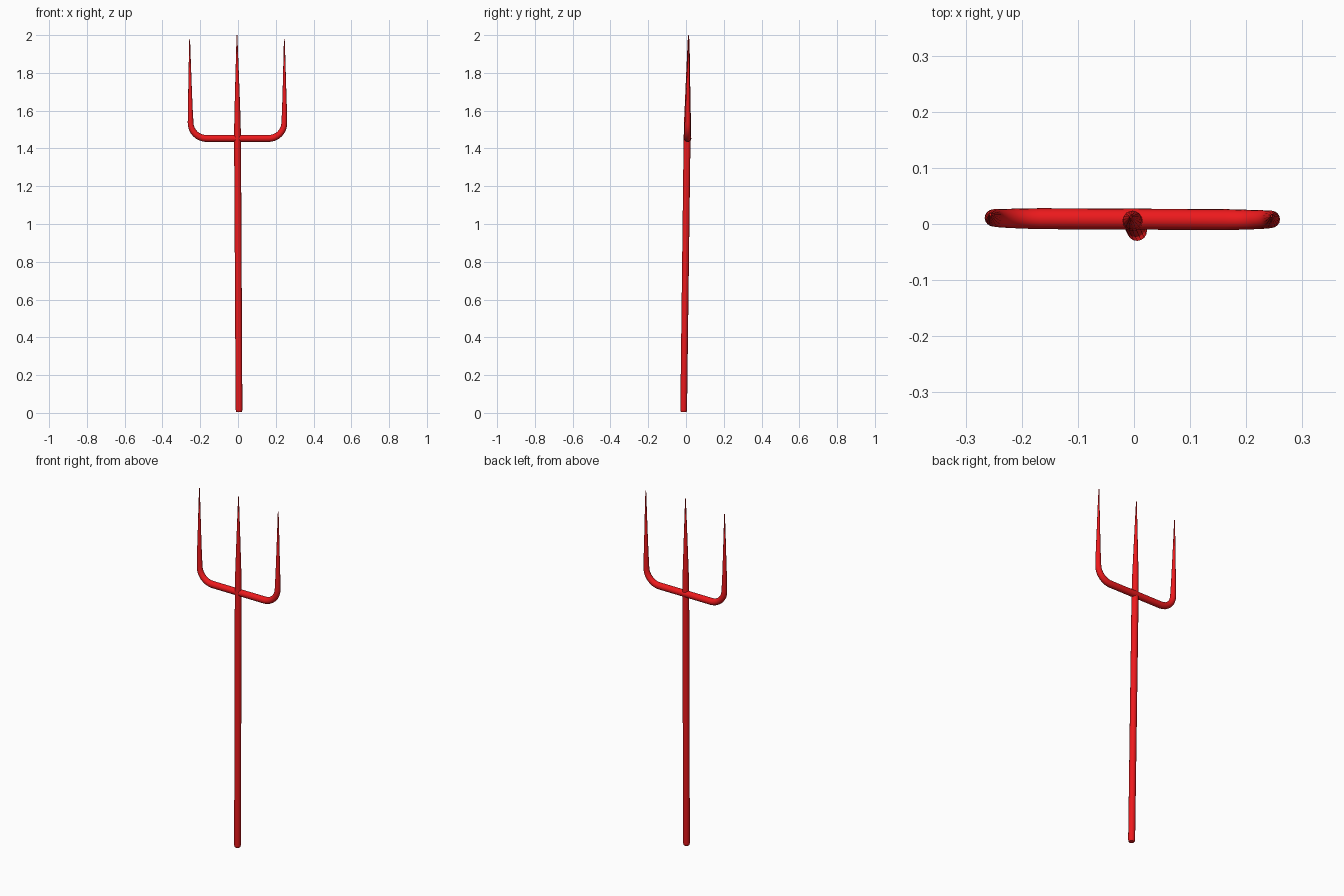
import bpy, math
from mathutils import Vector

if "Cube" in bpy.data.objects:
    bpy.data.objects.remove(bpy.data.objects["Cube"])

red = bpy.data.materials.new("red")
red.diffuse_color = (0.85, 0.01, 0.012, 1)
red.use_nodes = True
red.node_tree.nodes["Principled BSDF"].inputs["Base Color"].default_value = red.diffuse_color


def lean(x, y, z):
    # the whole fork tilts very slightly off vertical
    return Vector((x - 0.0055 * (z - 1), y + 0.0125 * (z - 1) - 0.005 * x, z))


def tube(name, pts):
    """Round tapered tube through (x, y, z, radius) points."""
    cu = bpy.data.curves.new(name, 'CURVE')
    cu.dimensions = '3D'
    cu.bevel_depth = 1.0
    cu.bevel_resolution = 6
    cu.use_fill_caps = True
    sp = cu.splines.new('POLY')
    sp.points.add(len(pts) - 1)
    for p, (x, y, z, r) in zip(sp.points, pts):
        p.co = (*lean(x, y, z), 1)
        p.radius = r
    ob = bpy.data.objects.new(name, cu)
    bpy.context.collection.objects.link(ob)
    bpy.ops.object.select_all(action='DESELECT')
    ob.select_set(True)
    bpy.context.view_layer.objects.active = ob
    bpy.ops.object.convert(target='MESH')
    ob = bpy.context.object
    ob.data.materials.clear()
    ob.data.materials.append(red)
    bpy.ops.object.shade_smooth_by_angle(angle=math.radians(40))
    return ob


# shaft with rounded foot, running up into the middle prong
tube("shaft", [(0, 0, 0.004, 0.014), (0, 0, 0.008, 0.0165), (0, 0, 0.018, 0.0178),
               (0, 0, 0.7, 0.018), (0, 0, 1.45, 0.0182)])
tube("middle_prong", [(0, 0, 1.45, 0.0182), (0, 0, 1.56, 0.0165), (0, 0, 1.75, 0.0105),
                      (0, 0, 1.9, 0.0055), (0, 0, 2.0, 0.002)])


# crossbar with bent elbows and tapered side prongs, one half mirrored to the other
def half(side):
    pts = [(side * 0.08, 0.003, 1.453, 0.0187)]
    for i in range(9):
        a = math.radians(90 * i / 8)
        pts.append((side * (0.165 + 0.083 * math.sin(a)), 0.003,
                    1.536 - 0.083 * math.cos(a), 0.0187 - 0.0035 * i / 8))
    for z, x, r in ((1.62, 0.2495, 0.0125), (1.75, 0.25, 0.0085),
                    (1.88, 0.2505, 0.005), (1.98, 0.2505, 0.002)):
        pts.append((side * x, 0.003, z, r))
    return pts


tube("crossbar_and_side_prongs", half(-1)[::-1] + half(1))
